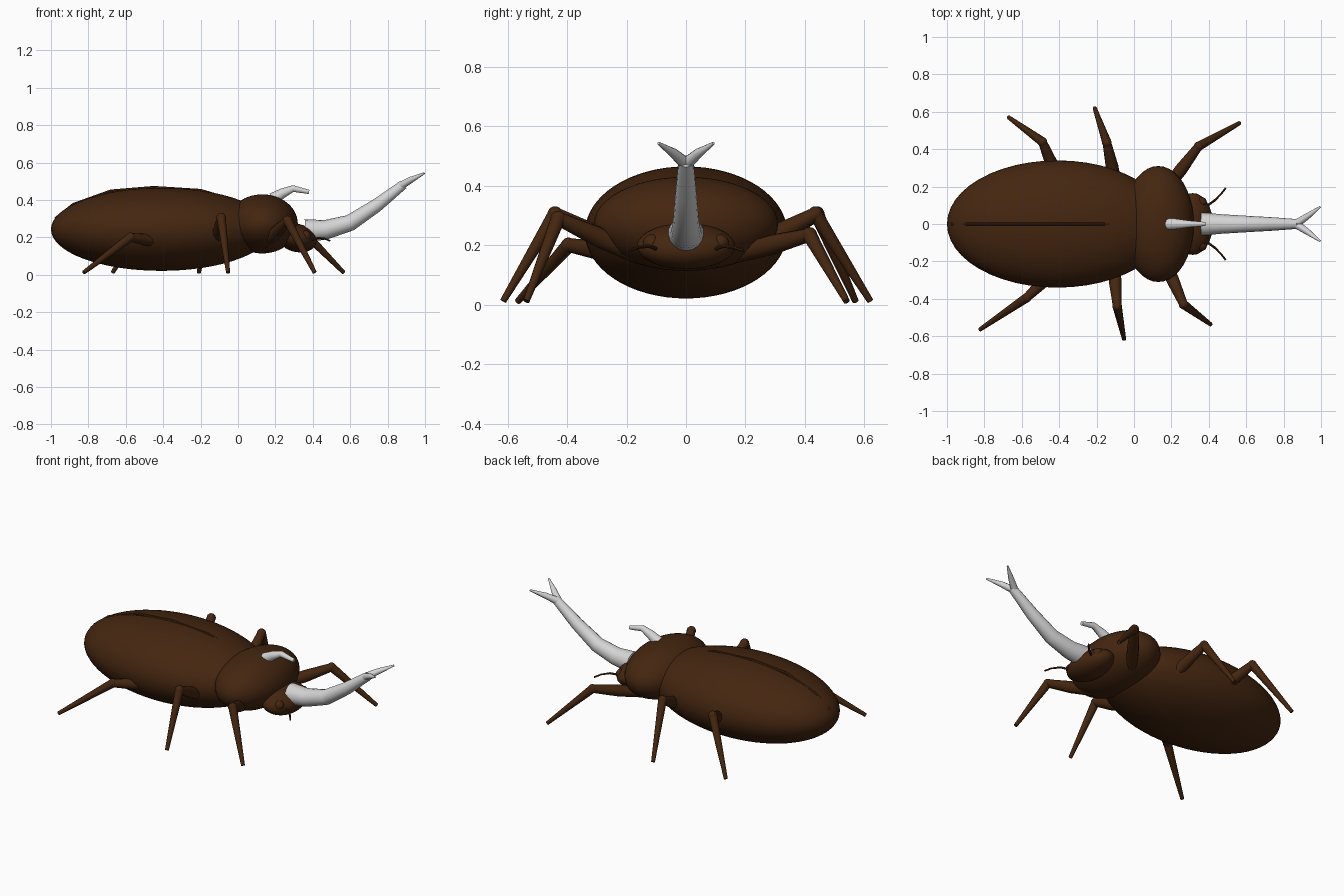
import bpy, bmesh, math
from mathutils import Vector

if "Cube" in bpy.data.objects:
    bpy.data.objects.remove(bpy.data.objects["Cube"])


def material(name, rgb):
    m = bpy.data.materials.new(name)
    m.diffuse_color = (*rgb, 1)
    m.use_nodes = True
    m.node_tree.nodes["Principled BSDF"].inputs["Base Color"].default_value = m.diffuse_color
    return m


BROWN = material("shell_brown", (0.058, 0.019, 0.005))
GREY = material("horn_grey", (0.66, 0.66, 0.66))


def finish(bm, name, mat, angle=40):
    bmesh.ops.recalc_face_normals(bm, faces=bm.faces)
    me = bpy.data.meshes.new(name)
    bm.to_mesh(me)
    bm.free()
    ob = bpy.data.objects.new(name, me)
    bpy.context.collection.objects.link(ob)
    me.materials.append(mat)
    bpy.ops.object.select_all(action='DESELECT')
    ob.select_set(True)
    bpy.context.view_layer.objects.active = ob
    bpy.ops.object.shade_smooth_by_angle(angle=math.radians(angle))
    return ob


def ellipsoid(name, centre, radii, segments=40, rings=24, tilt=0):
    bm = bmesh.new()
    bmesh.ops.create_uvsphere(bm, u_segments=segments, v_segments=rings, radius=1)
    ob = finish(bm, name, BROWN)
    ob.location, ob.scale = centre, radii
    ob.rotation_euler.y = tilt
    return ob


def tube(name, points, radii, mat, sides=12):
    """Tapered capped tube through the points, rings square to the path."""
    bm = bmesh.new()
    pts = [Vector(p) for p in points]
    last = len(pts) - 1
    rings = []
    for i, (p, r) in enumerate(zip(pts, radii)):
        d = (pts[min(i + 1, last)] - pts[max(i - 1, 0)]).normalized()
        ref = Vector((0, 0, 1)) if abs(d.z) < 0.9 else Vector((1, 0, 0))
        u = d.cross(ref).normalized()
        v = u.cross(d)
        ring = []
        for k in range(sides):
            a = 2 * math.pi * k / sides
            ring.append(bm.verts.new(p + r * (math.cos(a) * u + math.sin(a) * v)))
        rings.append(ring)
    for a, b in zip(rings, rings[1:]):
        for k in range(sides):
            n = (k + 1) % sides
            bm.faces.new((a[k], a[n], b[n], b[k]))
    bm.faces.new(rings[0])
    bm.faces.new(rings[-1])
    return finish(bm, name, mat)


# Body
ellipsoid("abdomen", (-0.41, 0, 0.243), (0.59, 0.34, 0.222), 48, 32)
ellipsoid("thorax", (0.13, 0, 0.272), (0.19, 0.31, 0.158))
ellipsoid("head", (0.315, 0, 0.197), (0.108, 0.165, 0.075), 32, 20, 0.25)

# Raised seam between the wing covers
tube("wing_seam",
     [(-0.975, 0, 0.30), (-0.88, 0, 0.375), (-0.68, 0, 0.447), (-0.45, 0, 0.466),
      (-0.2, 0, 0.45), (-0.09, 0, 0.418), (-0.03, 0, 0.39)],
     [0.009] * 7, BROWN, 8)

# Forked head horn
tube("head_horn",
     [(0.36, 0, 0.235), (0.47, 0, 0.241), (0.60, 0, 0.278), (0.74, 0, 0.37), (0.885, 0, 0.483)],
     [0.062, 0.052, 0.044, 0.036, 0.025], GREY, 16)

# Thorax horn
tube("thorax_horn",
     [(0.185, 0, 0.405), (0.24, 0, 0.437), (0.295, 0, 0.461), (0.38, 0, 0.443)],
     [0.033, 0.026, 0.018, 0.011], GREY)

for side, s in (("left", 1), ("right", -1)):
    tube("horn_fork_" + side,
         [(0.865, 0, 0.473), (0.925, s * 0.04, 0.508), (0.996, s * 0.092, 0.543)],
         [0.022, 0.017, 0.005], GREY, 10)
    ellipsoid("eye_" + side, (0.36, s * 0.115, 0.207), (0.03, 0.03, 0.03), 16, 10)
    tube("antenna_" + side,
         [(0.38, s * 0.09, 0.185), (0.43, s * 0.125, 0.197),
          (0.465, s * 0.16, 0.193), (0.49, s * 0.192, 0.182)],
         [0.007, 0.006, 0.005, 0.005], BROWN, 8)

# Legs in a walking pose: hip, knee, foot
LEGS = {
    "back_leg_left": ((-0.39, 0.20, 0.17), (-0.49, 0.44, 0.305), (-0.67, 0.57, 0.012)),
    "middle_leg_left": ((-0.09, 0.18, 0.17), (-0.145, 0.435, 0.305), (-0.21, 0.62, 0.012)),
    "front_leg_left": ((0.16, 0.17, 0.17), (0.345, 0.415, 0.235), (0.565, 0.54, 0.012)),
    "back_leg_right": ((-0.37, -0.20, 0.17), (-0.575, -0.395, 0.20), (-0.825, -0.565, 0.012)),
    "middle_leg_right": ((-0.11, -0.18, 0.17), (-0.09, -0.44, 0.305), (-0.053, -0.615, 0.012)),
    "front_leg_right": ((0.15, -0.17, 0.17), (0.265, -0.43, 0.29), (0.41, -0.537, 0.012)),
}
for name, (hip, knee, foot) in LEGS.items():
    mid = [(a + b) / 2 for a, b in zip(hip, knee)]
    tube(name + "_thigh", [hip, mid, knee], [0.03, 0.034, 0.023], BROWN)
    ellipsoid(name + "_knee", knee, (0.026, 0.026, 0.026), 14, 10)
    tube(name + "_shin", [knee, foot], [0.025, 0.011], BROWN)
